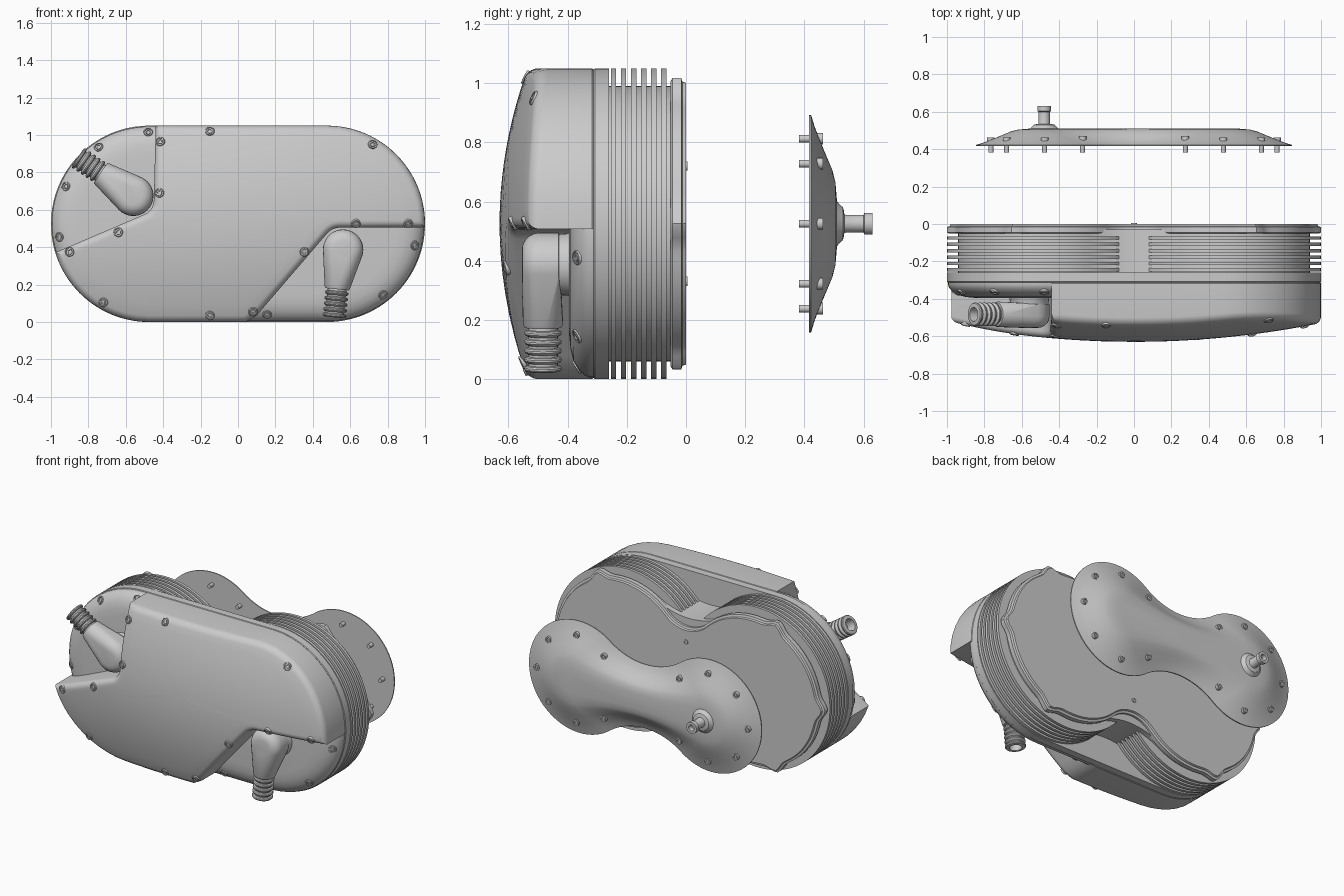
import bpy, bmesh
from math import sin, cos, pi, radians, atan2, sqrt, exp, ceil
from mathutils import Vector
from mathutils.bvhtree import BVHTree

if "Cube" in bpy.data.objects:
    bpy.data.objects.remove(bpy.data.objects["Cube"])

ZC, C, R0 = 0.525, 0.475, 0.525   # mid height, lobe centre offset, lobe radius


def finish(name, bm):
    bmesh.ops.recalc_face_normals(bm, faces=bm.faces)
    me = bpy.data.meshes.new(name)
    bm.to_mesh(me)
    bm.free()
    ob = bpy.data.objects.new(name, me)
    bpy.context.collection.objects.link(ob)
    return ob


def loft(name, rings, caps=True):
    bm = bmesh.new()
    vs = [[bm.verts.new(p) for p in r] for r in rings]
    n = len(vs[0])
    for a, b in zip(vs, vs[1:]):
        for i in range(n):
            j = (i + 1) % n
            bm.faces.new((a[i], a[j], b[j], b[i]))
    if caps:
        bm.faces.new(vs[0])
        bm.faces.new(vs[-1])
    return finish(name, bm)


def lift(pts, y):
    return [Vector((x, y, z + ZC)) for x, z in pts]


def circle(center, axis, r, h=0, n=24):
    q = Vector(axis).to_track_quat('Z', 'Y')
    return [Vector(center) + q @ Vector((r * cos(2 * pi * i / n), r * sin(2 * pi * i / n), h)) for i in range(n)]


def lathe(name, center, axis, profile, n=24):
    return loft(name, [circle(center, axis, r, h, n) for r, h in profile])


def arc(cx, cz, r, a0, a1, n):
    return [(cx + r * cos(radians(a0 + (a1 - a0) * i / n)), cz + r * sin(radians(a0 + (a1 - a0) * i / n)))
            for i in range(n + 1)]


def stadium(d=0):
    p = arc(C, 0, R0 - d, -90, 90, 48)
    return p + [(-x, -z) for x, z in p]


def peanut(R, c, w, bump=0, n=96):
    """Two lobes of radius R joined by a tangent waist of half height w."""
    f = (w * w + c * c - R * R) / (2 * (R - w))
    h = w + f
    a = atan2(h, -c)
    p = []
    for i in range(n + 1):
        t = -a + 2 * a * i / n
        r = R + bump * sum(exp(-((t - radians(b)) / radians(6)) ** 2) for b in (-70, 0, 70))
        p.append((c + r * cos(t), r * sin(t)))
    b = atan2(h, c) * 180 / pi
    p += arc(0, h, f, -b, b - 180, 32)[1:-1]
    return p + [(-x, -z) for x, z in p]


# cooling block: mounting band, core, fins, back flange
loft("mounting_band", [lift(stadium(d), y) for d, y in ((0.004, -0.312), (0, -0.308), (0, -0.26))])
loft("block_core", [lift(peanut(0.465, C, 0.34), y) for y in (-0.27, -0.03)])
for i in range(6):
    y = -0.245 + 0.034 * i
    loft("cooling_fin", [lift(peanut(R0, C, 0.235), y + s) for s in (-0.009, 0.009)])
loft("back_flange", [lift(peanut(0.482 - d, C, 0.29 - d, 0.042), y)
                     for d, y in ((0.012, -0.052), (0, -0.045), (0, -0.016), (0.014, -0.012), (0.018, 0))])
for z in (0.33, 0.72):
    lathe("flange_screw", (0, 0, z), (0, 1, 0), ((0.016, -0.01), (0.016, 0.005), (0.01, 0.005), (0.009, 0.001)), 16)

# lower front casing with a soft rim
base = loft("base_cover", [lift(stadium(d), y) for d, y in (
    (0.005, -0.3), (0.005, -0.325), (0.012, -0.342), (0.03, -0.362), (0.06, -0.38), (0.1, -0.39), (0.15, -0.395))])

# domed main cover with two cut-away corners
corners = arc(C, ZC, R0, -2, 90, 12) + [(-0.44, 1.05)]
corners += arc(-0.53, 0.65, 0.08, 0, -68, 5) + arc(-C, ZC, R0, 197, 270, 10)
corners += [(0.04, 0), (0.1, 0.035)] + arc(0.545, 0.415, 0.09, 140, 90, 4)
outline = []
for p, q in zip(corners, corners[1:] + corners[:1]):
    p, q = Vector(p), Vector(q)
    k = max(1, int((q - p).length / 0.055))
    outline += [p.lerp(q, i / k) for i in range(k)]


def inset(pts, d):
    out = []
    for i, p in enumerate(pts):
        e1, e2 = (p - pts[i - 1]).normalized(), (pts[(i + 1) % len(pts)] - p).normalized()
        n1, n2 = Vector((-e1.y, e1.x)), Vector((-e2.y, e2.x))
        out.append(p + d * (n1 + n2) / (1 + n1.dot(n2)))
    return out


def dome(p, dy=0):
    y = -0.63 + 0.095 * ((p.y - ZC) / ZC) ** 2 + 0.1 * p.x ** 2
    return Vector((p.x, y + dy, p.y))


fr = 0.034
rings = [[Vector((p.x, y, p.y)) for p in inset(outline, d)] for d, y in ((0.005, -0.311), (0, -0.317))]
for i in range(6):
    a = i * pi / 10
    rings.append([dome(p, fr * (1 - sin(a))) for p in inset(outline, fr * (1 - cos(a)))])
mid = Vector((0, 0.6))
inner = inset(outline, fr)
for s in (0.9, 0.8, 0.68, 0.56, 0.44, 0.32, 0.2, 0.08):
    rings.append([dome(mid.lerp(p, s)) for p in inner])
cover = loft("main_cover", rings)


# socket screws laid on the casing surfaces
def tree(ob):
    me = ob.data
    return BVHTree.FromPolygons([v.co for v in me.vertices], [tuple(p.vertices) for p in me.polygons])


def socket_screws(name, ob, spots):
    t = tree(ob)
    for x, z in spots:
        loc, nor, _, _ = t.ray_cast(Vector((x, -2, z)), Vector((0, 1, 0)))
        if loc is None:
            continue
        if nor.y > 0:
            nor = -nor
        lathe(name, loc, nor, ((0.025, -0.02), (0.025, 0.002), (0.023, 0.005), (0.019, 0.005), (0.018, 0.001),
                               (0.015, 0.001), (0.014, 0.006), (0.009, 0.006), (0.008, 0.002)), 18)


socket_screws("cover_screw", cover, [
    (-0.15, 1.02), (0.72, 0.95), (-0.15, 0.035), (-0.72, 0.105), (-0.9, 0.375), (-0.64, 0.48), (-0.42, 0.69),
    (-0.415, 0.965), (0.355, 0.375), (0.63, 0.525), (0.91, 0.525), (0.08, 0.055)])
socket_screws("base_screw", base, [
    (-0.48, 1.015), (-0.745, 0.935), (-0.92, 0.725), (-0.955, 0.455), (0.945, 0.41), (0.775, 0.145), (0.155, 0.04)])


# hose elbows with ribbed nozzles
def elbow(x, z, ex, ez, tx, tz):
    yc = -0.483
    end, tip = Vector((ex, yc, ez)), Vector((tx, yc, tz))
    axis = tip - end
    pts = circle((x, -0.43, z), (0, -1, 0), 0.108, 0, 40)
    for i in range(6):
        a = i * pi / 10
        pts += circle((x, -0.495 - 0.06 * sin(a), z), (0, -1, 0), 0.048 + 0.06 * cos(a), 0, 40)
    pts += circle(end, axis, 0.068, -0.01, 32) + circle(end, axis, 0.063, 0, 32)
    bm = bmesh.new()
    for p in pts:
        bm.verts.new(p)
    res = bmesh.ops.convex_hull(bm, input=bm.verts)
    bmesh.ops.delete(bm, geom=[g for g in res["geom_interior"] if isinstance(g, bmesh.types.BMVert)], context='VERTS')
    finish("hose_elbow", bm)
    lathe("elbow_stem", (x, -0.38, z), (0, -1, 0), ((0.118, -0.03), (0.116, 0), (0.105, 0.02), (0.102, 0.06)), 40)
    prof, n = [(0.048, -0.02)], 5
    step = axis.length / n
    for i in range(n):
        prof += [(r, (i + t) * step) for r, t in ((0.05, 0.05), (0.05, 0.3), (0.059, 0.38), (0.063, 0.55),
                                                 (0.063, 0.75), (0.059, 0.92))]
    prof += [(0.05, axis.length), (0.038, axis.length), (0.036, axis.length - 0.06)]
    lathe("ribbed_nozzle", end, axis, prof, 28)


elbow(-0.56, 0.675, -0.735, 0.797, -0.857, 0.88)
elbow(0.562, 0.387, 0.53, 0.175, 0.515, 0.025)

# detached back cover with raised ridge
levels = ((0.367, 0.21, 0.416), (0.367, 0.21, 0.423), (0.33, 0.185, 0.434), (0.29, 0.16, 0.449), (0.23, 0.13, 0.474),
          (0.18, 0.105, 0.495), (0.14, 0.085, 0.505), (0.08, 0.05, 0.51))
back = loft("back_cover", [lift(peanut(R, 0.478, w), y) for R, w, y in levels])
bt = tree(back)
for side in (-1, 1):
    for a in range(-135, 136, 45):
        x = side * (0.478 + 0.287 * cos(radians(a)))
        z = ZC + 0.287 * sin(radians(a))
        y = bt.ray_cast(Vector((x, 2, z)), Vector((0, -1, 0)))[0].y
        lathe("back_cover_bolt", (x, y, z), (0, 1, 0), (
            (0.013, 0.382 - y), (0.013, -0.01), (0.02, -0.01), (0.02, 0.013), (0.011, 0.013), (0.01, 0.006)), 16)

# outlet hub and stub on the back cover
lathe("outlet_hub", (-0.48, 0, ZC), (0, 1, 0), (
    (0.085, 0.5), (0.075, 0.511), (0.062, 0.522), (0.056, 0.53), (0.046, 0.533), (0.032, 0.535), (0.03, 0.54),
    (0.03, 0.6), (0.037, 0.603), (0.037, 0.63), (0.02, 0.63), (0.018, 0.6)), 32)

bpy.ops.object.select_all(action='SELECT')
bpy.context.view_layer.objects.active = cover
bpy.ops.object.shade_smooth_by_angle(angle=radians(35))
